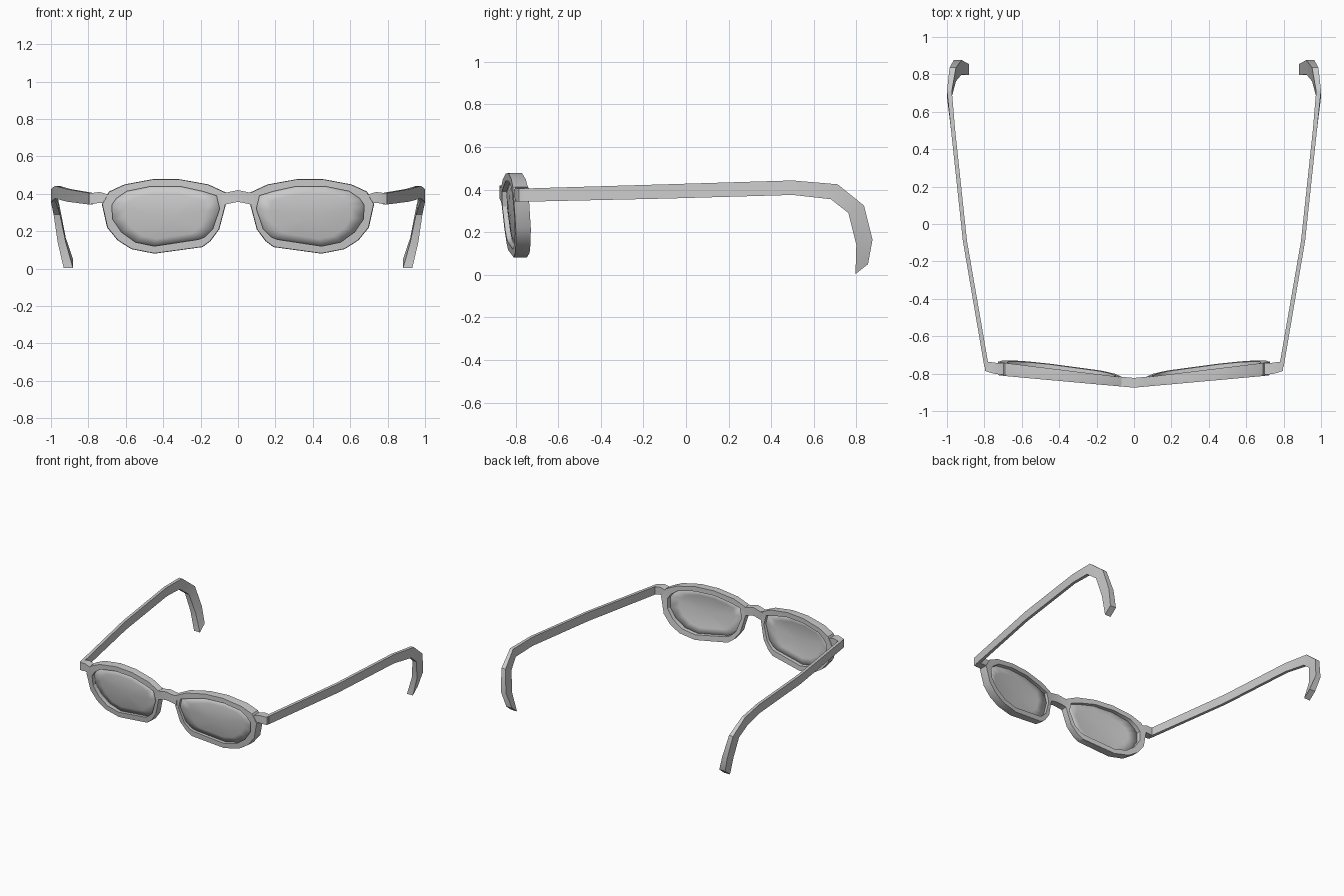
import bpy, bmesh
from mathutils import Vector

if "Cube" in bpy.data.objects:
    bpy.data.objects.remove(bpy.data.objects["Cube"])

# Matched outlines of one rim (x, z): outer edge and lens opening
OUTER = [(.728, .345), (.69, .412), (.607, .45), (.457, .478), (.313, .478),
         (.158, .45), (.067, .408), (.067, .335), (.10, .21), (.147, .147),
         (.19, .115), (.447, .08), (.57, .104), (.645, .152), (.70, .22)]
INNER = [(.675, .34), (.65, .375), (.596, .413), (.463, .44), (.313, .44),
         (.19, .413), (.115, .39), (.098, .32), (.136, .21), (.18, .168),
         (.21, .156), (.447, .12), (.548, .141), (.623, .195), (.67, .264)]


def front_y(x, z):
    """Swept-back, slightly tilted front surface of the frame."""
    return -.875 + .09 * abs(x) + .09 * max(0, .36 - z)


def depth(x):
    return .048 + .032 * abs(x)


def make(name, verts, faces, mirror=True):
    me = bpy.data.meshes.new(name)
    me.from_pydata([tuple(v) for v in verts], [], faces)
    bm = bmesh.new()
    bm.from_mesh(me)
    bmesh.ops.recalc_face_normals(bm, faces=bm.faces)
    bm.to_mesh(me)
    bm.free()
    ob = bpy.data.objects.new(name, me)
    bpy.context.collection.objects.link(ob)
    if mirror:
        ob.modifiers.new("Mirror", 'MIRROR').use_mirror_merge = False
    bpy.ops.object.select_all(action='DESELECT')
    ob.select_set(True)
    bpy.context.view_layer.objects.active = ob
    bpy.ops.object.shade_smooth_by_angle(angle=.5)
    return ob


def bridge_rings(rings, closed=False, caps=True):
    n, m = len(rings[0]), len(rings)
    verts = [v for r in rings for v in r]
    faces = []
    for i in range(m if closed else m - 1):
        a, b = i * n, (i + 1) % m * n
        faces += [(a + j, a + (j + 1) % n, b + (j + 1) % n, b + j) for j in range(n)]
    if caps and not closed:
        faces += [tuple(range(n)), tuple(range((m - 1) * n, m * n))]
    return verts, faces


def scaled(pts, s, c=(.4, .28)):
    return [(c[0] + (x - c[0]) * s, c[1] + (z - c[1]) * s) for x, z in pts]


def ring(pts, t):
    """Outline placed at fraction t of the frame depth."""
    return [(x, front_y(x, z) + t * depth(x), z) for x, z in pts]


# Rims: front outer, back outer, back inner, front inner
make("lens_rim", *bridge_rings([ring(scaled(OUTER, .99), 0), ring(OUTER, .3), ring(OUTER, 1),
                                ring(scaled(INNER, 1.01), 1), ring(INNER, 0)], closed=True))

# Lenses: gently domed sheets set into the rims
rings = []
for s, bulge in ((1.03, 0), (.75, .008), (.45, .014), (.15, .017)):
    rings.append([(x, y - bulge, z) for x, y, z in ring(scaled(INNER, s), .5)])
verts, faces = bridge_rings(rings, caps=False)
n = len(INNER)
faces.append(tuple(range(3 * n, 4 * n)))
lens = make("lens", verts, faces)
thick = lens.modifiers.new("Thickness", 'SOLIDIFY')
thick.thickness, thick.offset = .006, 0

# Nose bridge: arched bar joining the rims
secs = []
for x, top, bot in ((-.085, .405, .335), (-.06, .407, .345), (0, .42, .357),
                    (.06, .407, .345), (.085, .405, .335)):
    y0 = front_y(x, .4)
    secs.append([(x, y0, bot), (x, y0, top), (x, y0 + .052, top), (x, y0 + .052, bot)])
make("nose_bridge", *bridge_rings(secs), mirror=False)

# End pieces: corner blocks carrying the temples
secs = []
for x, y0, y1, top, bot in ((.69, -.807, -.745, .395, .345), (.74, -.802, -.742, .41, .352),
                            (.775, -.793, -.737, .405, .345), (.797, -.785, -.737, .405, .343)):
    secs.append([(x, y0, bot), (x, y0, top), (x, y1, top), (x, y1, bot)])
make("end_piece", *bridge_rings(secs))

# Temples: outer x, inner x, then upper and lower edge as (y, z)
TEMPLE = [(.800, .776, -.765, .405, -.765, .343),
          (.915, .893, -.09, .425, -.09, .358),
          (.978, .956, .50, .443, .50, .375),
          (1.0, .974, .712, .425, .68, .355),
          (.986, .952, .836, .325, .763, .29),
          (.964, .921, .876, .165, .80, .14),
          (.932, .882, .855, .05, .796, .003)]
secs = [[(xo, yt, zt), (xi, yt, zt), (xi, yb, zb), (xo, yb, zb)]
        for xo, xi, yt, zt, yb, zb in TEMPLE]
make("temple", *bridge_rings(secs))
